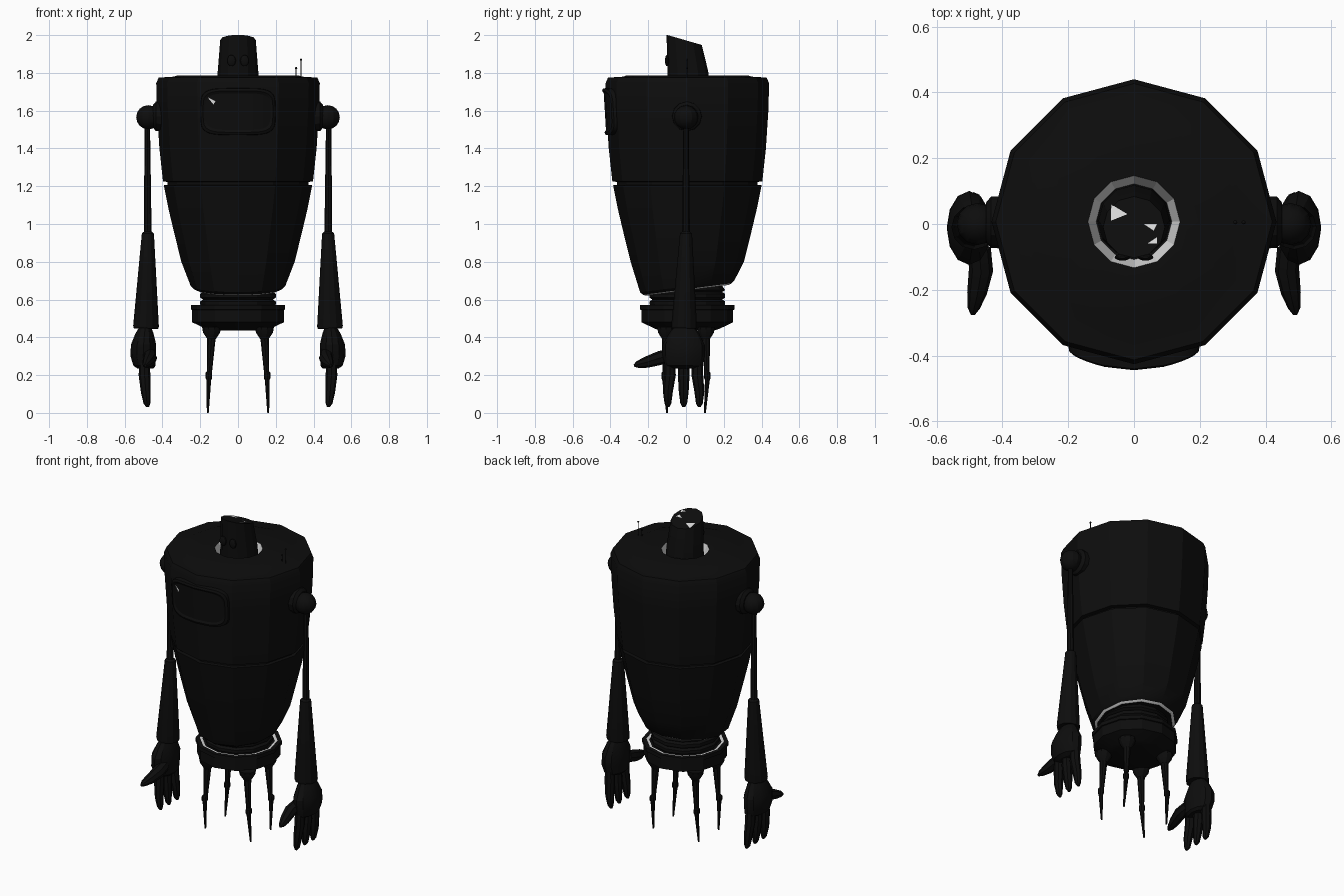
import bpy, bmesh, math
from mathutils import Vector

old = bpy.data.objects.get("Cube")
if old:
    bpy.data.objects.remove(old, do_unlink=True)


def material(name, value):
    m = bpy.data.materials.new(name)
    m.use_nodes = True
    color = (value, value, value, 1)
    m.diffuse_color = color
    m.node_tree.nodes["Principled BSDF"].inputs["Base Color"].default_value = color
    return m


MATS = [material("black", 0.004), material("light_grey", 0.7)]
CY = 0.007  # body axis sits slightly behind the origin


def finish(name, bm, smooth=True):
    bmesh.ops.recalc_face_normals(bm, faces=bm.faces)
    me = bpy.data.meshes.new(name)
    bm.to_mesh(me)
    bm.free()
    for m in MATS:
        me.materials.append(m)
    ob = bpy.data.objects.new(name, me)
    bpy.context.collection.objects.link(ob)
    if smooth:
        bpy.ops.object.select_all(action="DESELECT")
        ob.select_set(True)
        bpy.context.view_layer.objects.active = ob
        bpy.ops.object.shade_smooth_by_angle(angle=math.radians(25))
    return ob


def loft(name, stations, sides=12, light=(), squash=1.0, adjust=None):
    """Rings of (point, radius) skinned together; light = grey segment numbers."""
    bm = bmesh.new()
    pts = [Vector(p) for p, r in stations]
    d = (pts[-1] - pts[0]).normalized()
    u = Vector((1, 0, 0))
    u = (u - d * u.dot(d)).normalized() if abs(d.x) < 0.9 else Vector((0, 1, 0))
    v = d.cross(u)
    rings = []
    for p, (_, r) in zip(pts, stations):
        ring = []
        for i in range(sides):
            a = math.tau * i / sides
            ring.append(bm.verts.new(p + u * r * squash * math.cos(a) + v * r * math.sin(a)))
        rings.append(ring)
    for k in range(len(rings) - 1):
        for i in range(sides):
            j = (i + 1) % sides
            f = bm.faces.new((rings[k][i], rings[k][j], rings[k + 1][j], rings[k + 1][i]))
            f.material_index = int(k in light)
    bm.faces.new(rings[0])
    bm.faces.new(rings[-1])
    if adjust:
        for vert in bm.verts:
            adjust(vert.co)
    return finish(name, bm)


def lathe(name, profile, **kw):
    return loft(name, [((0, CY, z), r) for r, z in profile], **kw)


def ball(name, center, r, scale=(1, 1, 1)):
    bm = bmesh.new()
    bmesh.ops.create_uvsphere(bm, u_segments=12, v_segments=8, radius=r)
    for vert in bm.verts:
        vert.co = Vector(center) + Vector([c * s for c, s in zip(vert.co, scale)])
    return finish(name, bm)


# Barrel body with seam groove, slanted lower rim and grey neck well
def tilt_rim(co):
    if co.z < 0.7:
        co.z += 0.13 * co.y


lathe("body", [(0.19, 0.66), (0.22, 0.648), (0.235, 0.655), (0.25, 0.67), (0.30, 0.80),
               (0.337, 0.95), (0.368, 1.08), (0.393, 1.205), (0.372, 1.207),
               (0.372, 1.223), (0.397, 1.225), (0.416, 1.40), (0.429, 1.60),
               (0.433, 1.745), (0.42, 1.775), (0.34, 1.78), (0.32, 1.787),
               (0.14, 1.787), (0.115, 1.72)],
      light=(1, 17), adjust=tilt_rim)

# Ribbed waist and base dish
lathe("waist_bellows", [(0.18, 0.54), (0.20, 0.575), (0.20, 0.59), (0.185, 0.60), (0.20, 0.61),
                        (0.20, 0.63), (0.185, 0.64), (0.20, 0.65), (0.18, 0.68)])
lathe("base_dish", [(0.14, 0.435), (0.17, 0.445), (0.243, 0.48), (0.243, 0.545), (0.25, 0.547),
                    (0.25, 0.57), (0.225, 0.57), (0.21, 0.566), (0.18, 0.566)], light=(6,))


# Head: tapered tube with flat face and slanted top
def shape_head(co):
    co.y = max(co.y, -0.103)
    if co.z > 1.9:
        co.z = 1.972 - 0.29 * co.y


head = loft("head", [((0, 0.01, 1.70), 0.112), ((0, 0.01, 1.80), 0.108),
                     ((0, -0.01, 1.97), 0.094)], adjust=shape_head)

# Grey flecks lying on the sloped head top
bm = bmesh.new()
for tri in [((-0.07, 0.06), (-0.02, 0.03), (-0.07, 0.01)),
            ((0.03, 0.0), (0.07, 0.0), (0.06, -0.02)),
            ((0.04, -0.06), (0.07, -0.04), (0.07, -0.06))]:
    f = bm.faces.new([bm.verts.new((x, y, 1.974 - 0.29 * y)) for x, y in tri])
    f.material_index = 1
finish("head_top_flecks", bm, smooth=False)

# Chest window: curved rounded plate with raised frame
def plate_y(x):
    return -0.428 + 1.25 * x * x


bm = bmesh.new()
loops = []
for w, h, push in [(0.20, 0.125, 0.03), (0.198, 0.123, -0.005), (0.185, 0.11, -0.01),
                   (0.172, 0.097, -0.002)]:
    ring = []
    for i in range(32):
        a = math.tau * i / 32
        c, s = math.cos(a), math.sin(a)
        x = w * math.copysign(abs(c) ** 0.45, c)
        z = 1.595 + h * math.copysign(abs(s) ** 0.45, s)
        ring.append(bm.verts.new((x, plate_y(x) + push + 0.06 * (1.6 - z), z)))
    loops.append(ring)
for a, b in zip(loops, loops[1:]):
    for i in range(32):
        j = (i + 1) % 32
        bm.faces.new((a[i], a[j], b[j], b[i]))
for i in range(16):  # window pane as strips between upper and lower edge
    j, k, m = i + 1, (31 - i) % 32, (32 - i) % 32
    quad = list(dict.fromkeys((loops[-1][i], loops[-1][j], loops[-1][k], loops[-1][m])))
    if len(quad) > 2:
        bm.faces.new(quad)
finish("chest_window", bm)

bm = bmesh.new()
glint = bm.faces.new([bm.verts.new((x, plate_y(x) - 0.01, z))
                      for x, z in ((-0.16, 1.67), (-0.12, 1.65), (-0.13, 1.632))])
glint.material_index = 1
finish("window_glint", bm, smooth=False)

# Antennas on the left shoulder
for name, x, top in (("long_antenna", 0.333, 1.87), ("short_antenna", 0.308, 1.825)):
    loft(name, [((x, 0.005, 1.77), 0.003), ((x, 0.005, top), 0.0025)], sides=6)
    ball(name + "_tip", (x, 0.005, top), 0.006)

for s, side in ((1, "left"), (-1, "right")):
    # Eyes
    ball(side + "_eye", (s * 0.035, -0.101, 1.865), 0.03, (0.8, 0.35, 1))

    # Shoulder socket and ball
    loft(side + "_shoulder_socket", [((s * 0.38, 0.005, 1.57), 0.08), ((s * 0.435, 0.005, 1.57), 0.078),
                                     ((s * 0.45, 0.005, 1.57), 0.06)])
    ball(side + "_shoulder_ball", (s * 0.475, 0, 1.565), 0.064)

    # Arm: thin rod and flared forearm
    loft(side + "_upper_arm", [((s * 0.48, 0, 1.54), 0.014), ((s * 0.478, 0, 0.93), 0.021)], sides=8)
    loft(side + "_forearm", [((s * 0.477, 0, 0.96), 0.02), ((s * 0.477, 0, 0.95), 0.032),
                             ((s * 0.487, -0.01, 0.46), 0.068), ((s * 0.487, -0.01, 0.447), 0.066),
                             ((s * 0.488, -0.01, 0.45), 0.045)])

    # Hand: wrist, flattened palm, three fingers and a thumb
    loft(side + "_palm", [((s * 0.49, -0.01, 0.46), 0.048), ((s * 0.495, -0.01, 0.42), 0.08),
                          ((s * 0.50, -0.012, 0.36), 0.112), ((s * 0.502, -0.012, 0.30), 0.112),
                          ((s * 0.495, -0.012, 0.25), 0.098), ((s * 0.49, -0.012, 0.235), 0.07)],
         squash=0.6)
    for n, y in enumerate((-0.085, -0.012, 0.06)):
        tip = y + (y + 0.012) * 0.15
        loft(f"{side}_finger_{n + 1}", [((s * 0.495, y, 0.28), 0.028), ((s * 0.495, y, 0.20), 0.031),
                                        ((s * 0.488, tip, 0.11), 0.026), ((s * 0.482, tip, 0.05), 0.018),
                                        ((s * 0.478, tip, 0.032), 0.008)], sides=8)
    loft(side + "_thumb", [((s * 0.47, -0.07, 0.31), 0.035), ((s * 0.465, -0.14, 0.29), 0.037),
                           ((s * 0.477, -0.21, 0.268), 0.03), ((s * 0.487, -0.255, 0.256), 0.019),
                           ((s * 0.49, -0.275, 0.25), 0.007)], sides=8)

    # Legs: hip joint, jointed spike
    for t, end in ((-1, "front"), (1, "back")):
        x, y = s * 0.14, t * 0.105
        loft(f"{end}_{side}_hip", [((x, y, 0.455), 0.05), ((x, y, 0.425), 0.045),
                                   ((x, y, 0.39), 0.022)], sides=10)
        kx, ky = s * 0.155, t * 0.113
        loft(f"{end}_{side}_leg", [((x, y, 0.41), 0.023), ((s * 0.151, t * 0.11, 0.22), 0.014),
                                   ((kx, ky, 0.21), 0.018), ((kx, ky, 0.185), 0.018),
                                   ((kx, ky, 0.175), 0.013), ((s * 0.16, t * 0.10, 0.0), 0.005)],
             sides=8)
